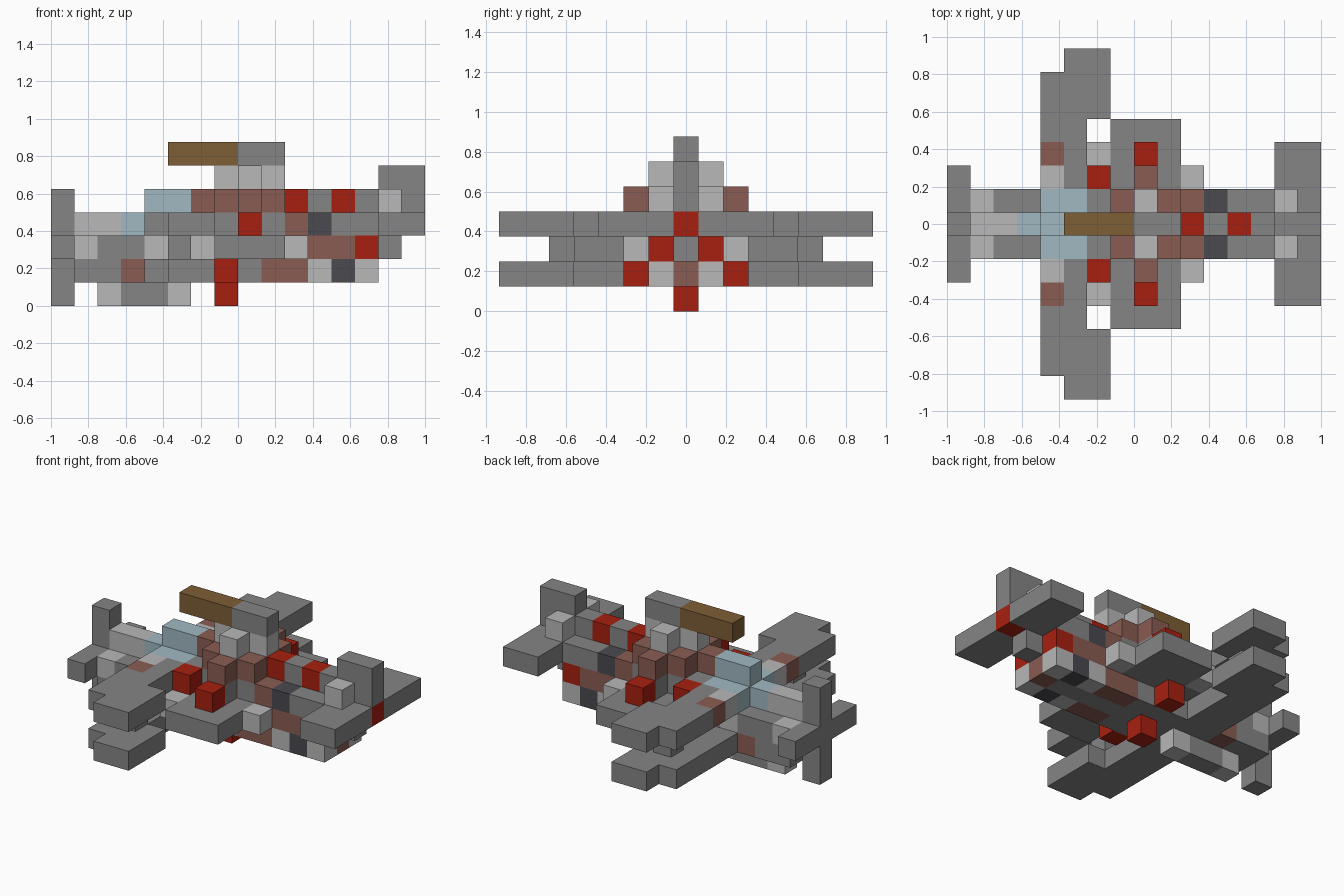
import bpy
import bmesh
from mathutils import Vector

cube = bpy.data.objects.get("Cube")
if cube:
    bpy.data.objects.remove(cube, do_unlink=True)

UNIT = 0.125
PALETTE = {
    "grey": (0.235, 0.235, 0.235),
    "light_grey": (0.48, 0.48, 0.48),
    "dark_grey": (0.068, 0.068, 0.08),
    "red": (0.39, 0.014, 0.005),
    "rust": (0.253, 0.107, 0.084),
    "glass_blue": (0.355, 0.48, 0.54),
    "brown": (0.205, 0.112, 0.036),
}
NAMES = list(PALETTE)
materials = []
for name, rgb in PALETTE.items():
    mat = bpy.data.materials.new(name)
    mat.use_nodes = True
    colour = (*rgb, 1.0)
    mat.diffuse_color = colour
    shader = mat.node_tree.nodes["Principled BSDF"]
    shader.inputs["Base Color"].default_value = colour
    shader.inputs["Roughness"].default_value = 0.8
    materials.append(mat)

cells = {}  # (column, side, layer) -> (part, colour)


def span(value):
    first, last = value if isinstance(value, tuple) else (value, value)
    return range(first, last + 1)


def block(part, colour, length, side, layer):
    """Fill a block of unit cubes on both sides of the centre line."""
    for i in span(length):
        for j in span(side):
            for k in span(layer):
                for sign in (-1, 1):
                    cells[(i, j * sign, k)] = (part, colour)


# fuselage body: keel, lower hull, middle hull, upper hull
block("keel", "grey", (3, 4), 0, 0)
block("keel", "light_grey", 2, 0, 0)
block("keel", "light_grey", 5, 0, 0)
block("belly_wheel", "red", 7, 0, 0)
block("fuselage", "grey", (1, 13), (0, 1), (1, 2))
block("fuselage", "grey", (4, 13), (0, 1), 3)
block("fuselage", "grey", 14, 0, 2)
block("fuselage", "light_grey", (1, 2), 0, 3)

# lower hull patches
block("fuselage", "rust", 3, 1, 1)
block("fuselage", "rust", (9, 10), 1, 1)
block("fuselage", "light_grey", 11, 1, 1)
block("fuselage", "dark_grey", 12, 1, 1)
block("fuselage", "light_grey", 13, 1, 1)
block("fuselage", "rust", 13, 0, 1)
block("lower_side_pod", "red", 7, 2, 1)

# middle hull patches
block("fuselage", "light_grey", 1, 1, 2)
block("fuselage", "light_grey", 4, 1, 2)
block("fuselage", "rust", (11, 12), 1, 2)
block("fuselage", "red", 13, 1, 2)
block("side_pod", "light_grey", 10, 2, 2)

# upper hull patches
block("fuselage", "rust", 10, 1, 3)
block("fuselage", "dark_grey", 11, 1, 3)

# cockpit glass
block("cockpit", "glass_blue", 3, 0, 3)
block("cockpit", "glass_blue", (4, 5), (0, 1), 3)
block("cockpit", "glass_blue", (4, 5), 0, 4)

# spine behind the cockpit
block("spine", "rust", (6, 9), 0, 4)
block("spine", "rust", (7, 9), 1, 4)
block("spine", "red", 10, 0, 4)
block("spine", "grey", 11, 0, 4)
block("spine", "red", 12, 0, 4)
block("spine", "grey", 13, 0, 4)

# biplane wings with struts between
for wing, layer in (("lower_wing", 1), ("upper_wing", 3)):
    block(wing, "grey", (4, 5), (2, 6), layer)
    block(wing, "grey", (5, 6), (5, 7), layer)
block("wing_strut", "grey", 5, 5, 2)
block("upper_wing", "rust", 4, 3, 3)
block("upper_wing", "light_grey", 4, 2, 3)
block("upper_wing", "red", 6, 2, 3)

# middle wing and engine blocks on it
block("middle_wing", "grey", (7, 9), (2, 4), 2)
block("middle_wing", "grey", 6, 2, 2)
block("middle_wing", "light_grey", 6, 3, 2)
block("engine_block", "grey", 8, 2, 3)
block("engine_block", "rust", 8, 2, 4)
block("engine_block", "red", 8, 3, 3)

# turret and gun
block("turret", "light_grey", (7, 9), 0, 5)
block("turret", "light_grey", 8, 1, 5)
block("turret", "grey", (8, 9), 0, 6)
block("gun_barrel", "brown", (5, 7), 0, 6)

# tail
block("tailplane", "grey", (14, 15), (0, 3), 3)
block("tailplane", "red", 15, 0, 3)
block("tail_fin", "grey", (14, 15), 0, (4, 5))
block("tail_pod", "light_grey", 14, 1, 4)

# propeller
block("propeller", "grey", 0, 0, (0, 4))
block("propeller", "grey", 0, (0, 2), 2)


def cube_face(bm, cell, axis, sign, colour):
    """Add one outward face of a unit cube."""
    centre = Vector((cell[0] - 7.5, cell[1], cell[2] + 0.5)) * UNIT
    normal, u, v = Vector(), Vector(), Vector()
    normal[axis] = sign
    u[(axis + 1) % 3] = 1
    v[(axis + 2) % 3] = sign
    half = UNIT / 2
    corners = [centre + (normal + a + b) * half
               for a, b in ((-u, -v), (u, -v), (u, v), (-u, v))]
    face = bm.faces.new([bm.verts.new(c) for c in corners])
    face.material_index = NAMES.index(colour)


def build(part):
    """Skin the exposed sides of a part and merge its flat faces."""
    bm = bmesh.new()
    for cell, (owner, colour) in cells.items():
        if owner != part:
            continue
        for axis in range(3):
            for sign in (-1, 1):
                beside = list(cell)
                beside[axis] += sign
                if tuple(beside) not in cells:
                    cube_face(bm, cell, axis, sign, colour)
    bmesh.ops.remove_doubles(bm, verts=bm.verts, dist=UNIT / 100)
    bmesh.ops.dissolve_limit(bm, angle_limit=0.01, verts=bm.verts,
                             edges=bm.edges, delimit={'MATERIAL'})
    mesh = bpy.data.meshes.new(part)
    for mat in materials:
        mesh.materials.append(mat)
    bm.to_mesh(mesh)
    bm.free()
    bpy.context.collection.objects.link(bpy.data.objects.new(part, mesh))


for part in sorted({owner for owner, _ in cells.values()}):
    build(part)
